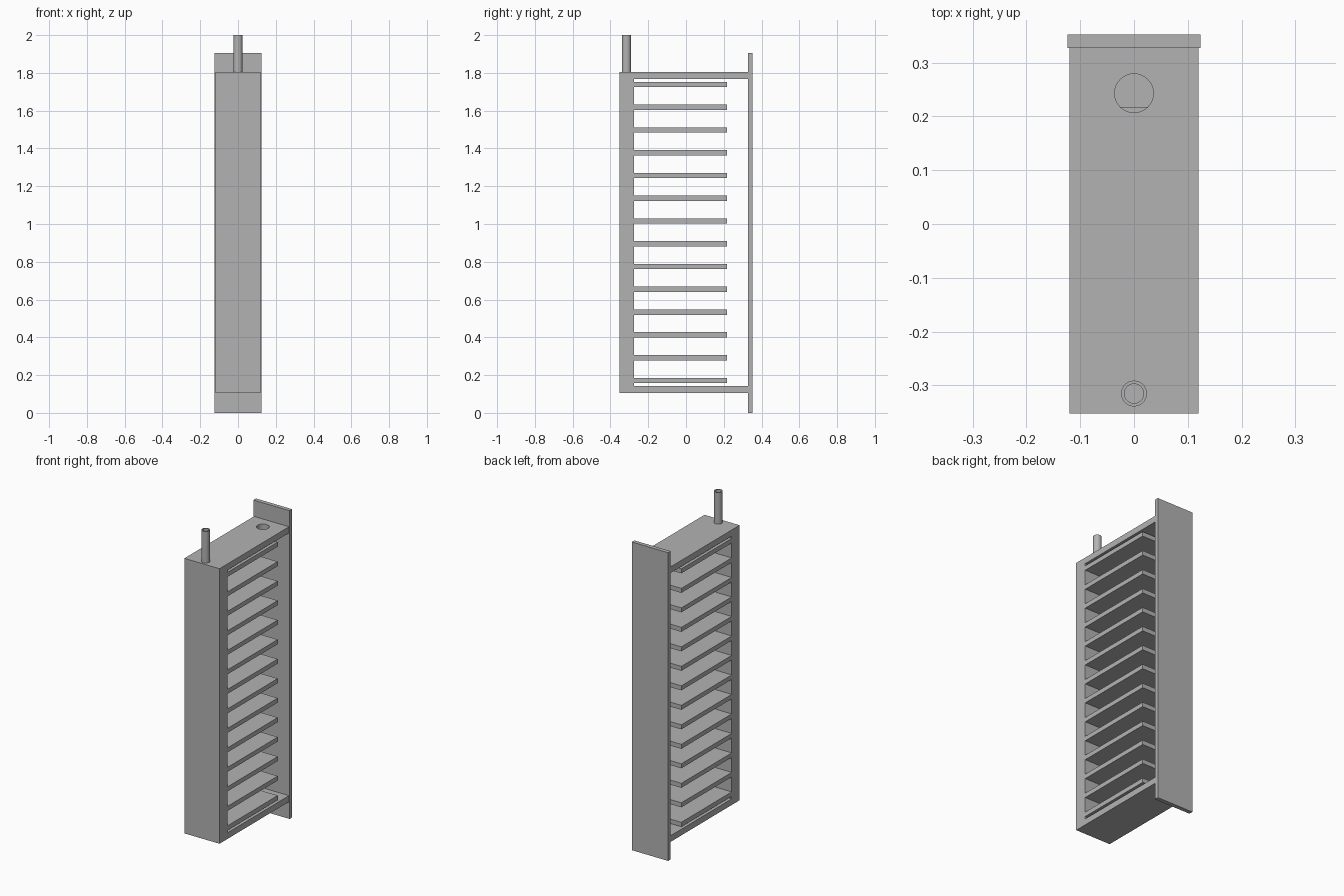
import bpy, bmesh
from mathutils import Matrix, Vector

cube = bpy.data.objects.get("Cube")
if cube:
    bpy.data.objects.remove(cube, do_unlink=True)

grey = bpy.data.materials.new("plain grey")
grey.use_nodes = True
grey.diffuse_color = (0.45, 0.45, 0.45, 1)
grey.node_tree.nodes["Principled BSDF"].inputs["Base Color"].default_value = (0.45, 0.45, 0.45, 1)

HALF = 0.12
FRONT, SPINE, FIN_END, REAR = -0.352, -0.275, 0.217, 0.327
BOTTOM, TOP, WALL = 0.105, 1.805, 0.038
FINS, PITCH, THICK, FIRST = 14, 0.1205, 0.028, 0.158
PIPE_Y, BORE = -0.315, 0.018


def finish(name, bm):
    bmesh.ops.recalc_face_normals(bm, faces=bm.faces)
    mesh = bpy.data.meshes.new(name)
    bm.to_mesh(mesh)
    bm.free()
    mesh.materials.append(grey)
    obj = bpy.data.objects.new(name, mesh)
    bpy.context.collection.objects.link(obj)
    return obj


def cylinder(name, radius, start, end):
    start, end = Vector(start), Vector(end)
    axis = end - start
    bm = bmesh.new()
    turn = axis.to_track_quat('Z', 'Y').to_matrix().to_4x4()
    bmesh.ops.create_cone(bm, cap_ends=True, segments=32, radius1=radius, radius2=radius,
                          depth=axis.length, matrix=Matrix.Translation((start + end) / 2) @ turn)
    return finish(name, bm)


def activate(obj):
    bpy.ops.object.select_all(action='DESELECT')
    obj.select_set(True)
    bpy.context.view_layer.objects.active = obj


def cut(obj, radius, start, end):
    cutter = cylinder("cutter", radius, start, end)
    cutter.hide_render = True
    mod = obj.modifiers.new("hole", 'BOOLEAN')
    mod.operation = 'DIFFERENCE'
    mod.solver = 'EXACT'
    mod.object = cutter
    activate(obj)
    bpy.ops.object.modifier_apply(modifier=mod.name)
    bpy.data.objects.remove(cutter, do_unlink=True)


# Comb-shaped body: spine, end walls and fins in one extruded side profile
profile = [(REAR, TOP), (FRONT, TOP), (FRONT, BOTTOM), (REAR, BOTTOM),
           (REAR, BOTTOM + WALL), (SPINE, BOTTOM + WALL)]
for i in range(FINS):
    low = FIRST + i * PITCH
    high = low + THICK
    profile += [(SPINE, low), (FIN_END, low), (FIN_END, high), (SPINE, high)]
profile += [(SPINE, TOP - WALL), (REAR, TOP - WALL)]

bm = bmesh.new()
side = bm.faces.new([bm.verts.new((-HALF, y, z)) for y, z in profile])
extruded = bmesh.ops.extrude_face_region(bm, geom=[side])["geom"]
bmesh.ops.translate(bm, vec=(2 * HALF, 0, 0),
                    verts=[v for v in extruded if isinstance(v, bmesh.types.BMVert)])
body = finish("finned_body", bm)

# Bore down the spine, outlets between the fins, and the hole in the top wall
cut(body, BORE, (0, PIPE_Y, BOTTOM + WALL), (0, PIPE_Y, TOP + 0.1))
for i in range(FINS - 1):
    z = FIRST + THICK + i * PITCH + (PITCH - THICK) / 2
    cut(body, 0.015, (0, PIPE_Y, z), (0, SPINE + 0.02, z))
cut(body, 0.036, (0, 0.243, TOP - WALL - 0.005), (0, 0.243, TOP + 0.1))

# Inlet pipe
pipe = cylinder("inlet_pipe", 0.024, (0, PIPE_Y, TOP), (0, PIPE_Y, 2))
cut(pipe, BORE, (0, PIPE_Y, TOP - 0.1), (0, PIPE_Y, 2.1))

# Rear mounting plate
bm = bmesh.new()
bmesh.ops.create_cube(bm, size=1)
bmesh.ops.scale(bm, vec=(0.248, 0.352 - REAR, 1.905), verts=bm.verts)
bmesh.ops.translate(bm, vec=(0, (0.352 + REAR) / 2, 1.905 / 2), verts=bm.verts)
finish("rear_plate", bm)

for obj in (body, pipe):
    activate(obj)
    bpy.ops.object.shade_smooth_by_angle()
